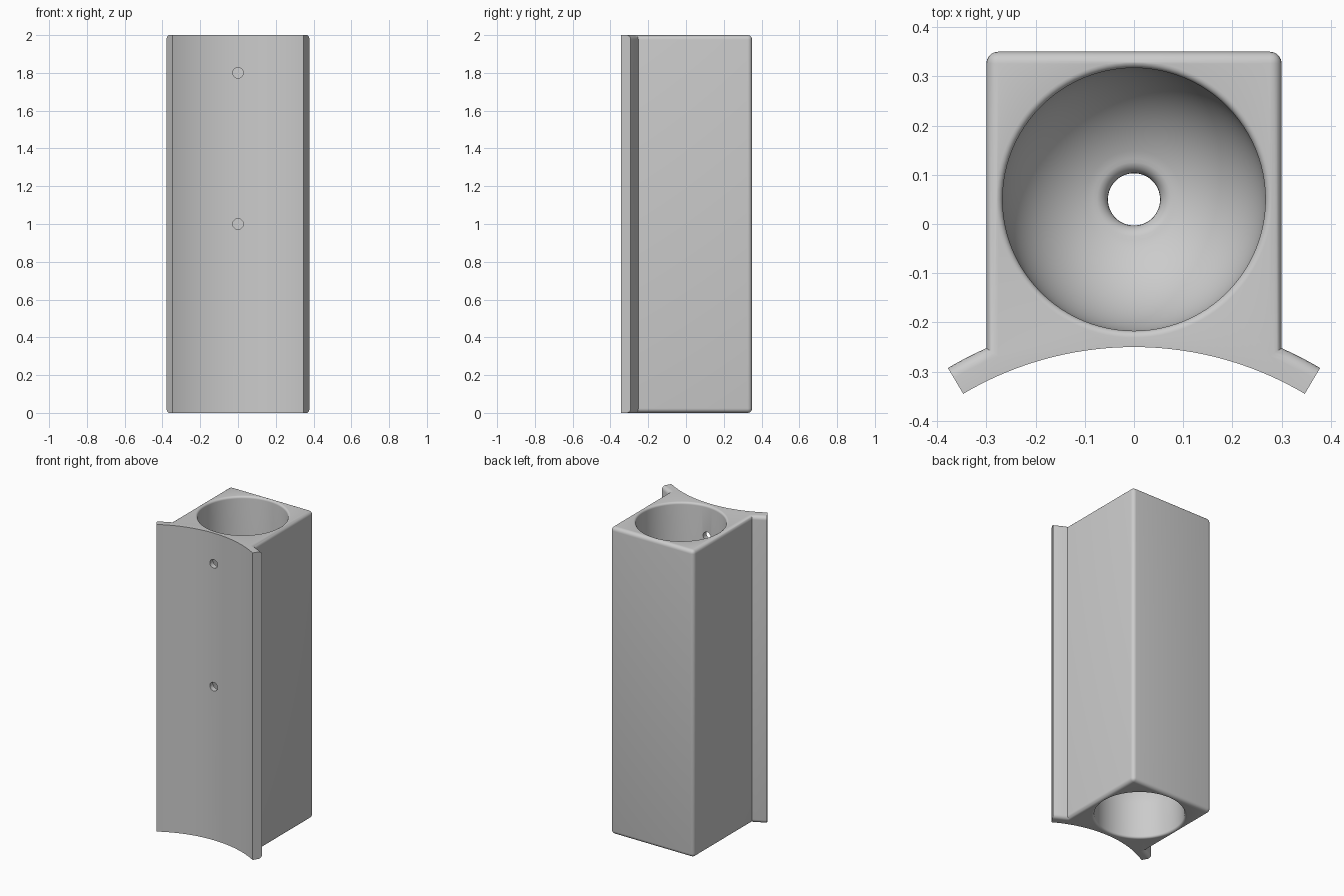
import bpy, bmesh, math
from mathutils import Matrix

cube = bpy.data.objects.get("Cube")
if cube:
    bpy.data.objects.remove(cube, do_unlink=True)

HEIGHT = 2.0
ARC_Y, R_IN, R_OUT = -0.931, 0.681, 0.742     # curved mounting plate
SPREAD = math.asin(0.347 / R_IN)
HALF, BACK, FILLET = 0.3, 0.35, 0.024
BORE, BORE_Y, NECK = 0.267, 0.05, 0.053

grey = bpy.data.materials.new("plain grey")
grey.use_nodes = True
colour = (0.6, 0.6, 0.6, 1)
grey.diffuse_color = colour
grey.node_tree.nodes["Principled BSDF"].inputs["Base Color"].default_value = colour


def make_object(name, bm):
    bmesh.ops.recalc_face_normals(bm, faces=bm.faces[:])
    mesh = bpy.data.meshes.new(name)
    bm.to_mesh(mesh)
    bm.free()
    mesh.materials.append(grey)
    obj = bpy.data.objects.new(name, mesh)
    bpy.context.collection.objects.link(obj)
    return obj


def arc(radius, start, end, steps):
    return [(radius * math.sin(start + (end - start) * i / steps),
             ARC_Y + radius * math.cos(start + (end - start) * i / steps))
            for i in range(steps + 1)]


# Body outline: concave front, plate wings, square back
corner = math.asin(HALF / R_OUT)
outline = arc(R_IN, -SPREAD, SPREAD, 36)
outline += arc(R_OUT, SPREAD, corner, 4)
outline += [(HALF, BACK), (-HALF, BACK)]
outline += arc(R_OUT, -corner, -SPREAD, 4)

bm = bmesh.new()
base = bm.faces.new([bm.verts.new((x, y, 0)) for x, y in outline])
top = bmesh.ops.extrude_face_region(bm, geom=[base])["geom"]
bmesh.ops.translate(bm, vec=(0, 0, HEIGHT),
                    verts=[g for g in top if isinstance(g, bmesh.types.BMVert)])
bmesh.ops.recalc_face_normals(bm, faces=bm.faces[:])


# Round the back corners and the rims, but keep the curved front sharp
def rounded(edge):
    a, b = (v.co for v in edge.verts)
    if abs(a.z - b.z) > 1:
        return a.y > BACK - 0.01
    return all(math.hypot(p.x, p.y - ARC_Y) > R_OUT - 0.005 for p in (a, b))


bmesh.ops.bevel(bm, geom=[e for e in bm.edges if rounded(e)], offset=FILLET,
                offset_type='OFFSET', segments=5, profile=0.5,
                affect='EDGES', clamp_overlap=True)
body = make_object("holder_body", bm)


# Bore profile: flared rims, straight walls, two bowls and a rounded neck
def bowl(center_z, direction):
    lip = 0.03
    start = math.asin((NECK + lip) / BORE)
    points = []
    for i in range(21):
        a = math.pi / 2 + (start - math.pi / 2) * i / 20
        points.append((BORE * math.sin(a), center_z + direction * BORE * math.cos(a)))
    floor = points[-1][1]
    for i in range(1, 7):
        a = math.pi / 2 * i / 6
        points.append((NECK + lip * (1 - math.sin(a)),
                       floor + direction * lip * (1 - math.cos(a))))
    return points


def rim(z, direction):
    r = 0.014
    flare = [(BORE + r * (1 - math.sin(a)), z + direction * r * (1 - math.cos(a)))
             for a in [math.pi / 2 * i / 5 for i in range(6)]]
    return [(0, z - direction * 0.05), (BORE + r, z - direction * 0.05)] + flare


profile = rim(HEIGHT, -1) + bowl(0.80, -1)
profile += (rim(0, 1) + bowl(0.22, 1))[::-1]

bm = bmesh.new()
verts = [bm.verts.new((r, 0, z)) for r, z in profile]
edges = [bm.edges.new(pair) for pair in zip(verts, verts[1:])]
bmesh.ops.spin(bm, geom=verts + edges, cent=(0, 0, 0), axis=(0, 0, 1),
               angle=math.tau, steps=96, use_duplicate=False)
bmesh.ops.remove_doubles(bm, verts=bm.verts[:], dist=0.0001)
bmesh.ops.translate(bm, verts=bm.verts[:], vec=(0, BORE_Y, 0))
cutters = [make_object("bore_cutter", bm)]

# Screw holes through the front wall
for z in (1.0, 1.8):
    bm = bmesh.new()
    bmesh.ops.create_cone(bm, cap_ends=True, segments=32, radius1=0.028,
                          radius2=0.028, depth=0.4,
                          matrix=Matrix.Translation((0, -0.2, z))
                          @ Matrix.Rotation(math.pi / 2, 4, 'X'))
    cutters.append(make_object("screw_hole_cutter", bm))

bpy.ops.object.select_all(action='DESELECT')
body.select_set(True)
bpy.context.view_layer.objects.active = body
for cutter in cutters:
    mod = body.modifiers.new("cut", 'BOOLEAN')
    mod.operation = 'DIFFERENCE'
    mod.solver = 'EXACT'
    mod.object = cutter
    bpy.ops.object.modifier_apply(modifier=mod.name)
    bpy.data.objects.remove(cutter, do_unlink=True)

bpy.ops.object.shade_smooth_by_angle(angle=math.radians(30))
